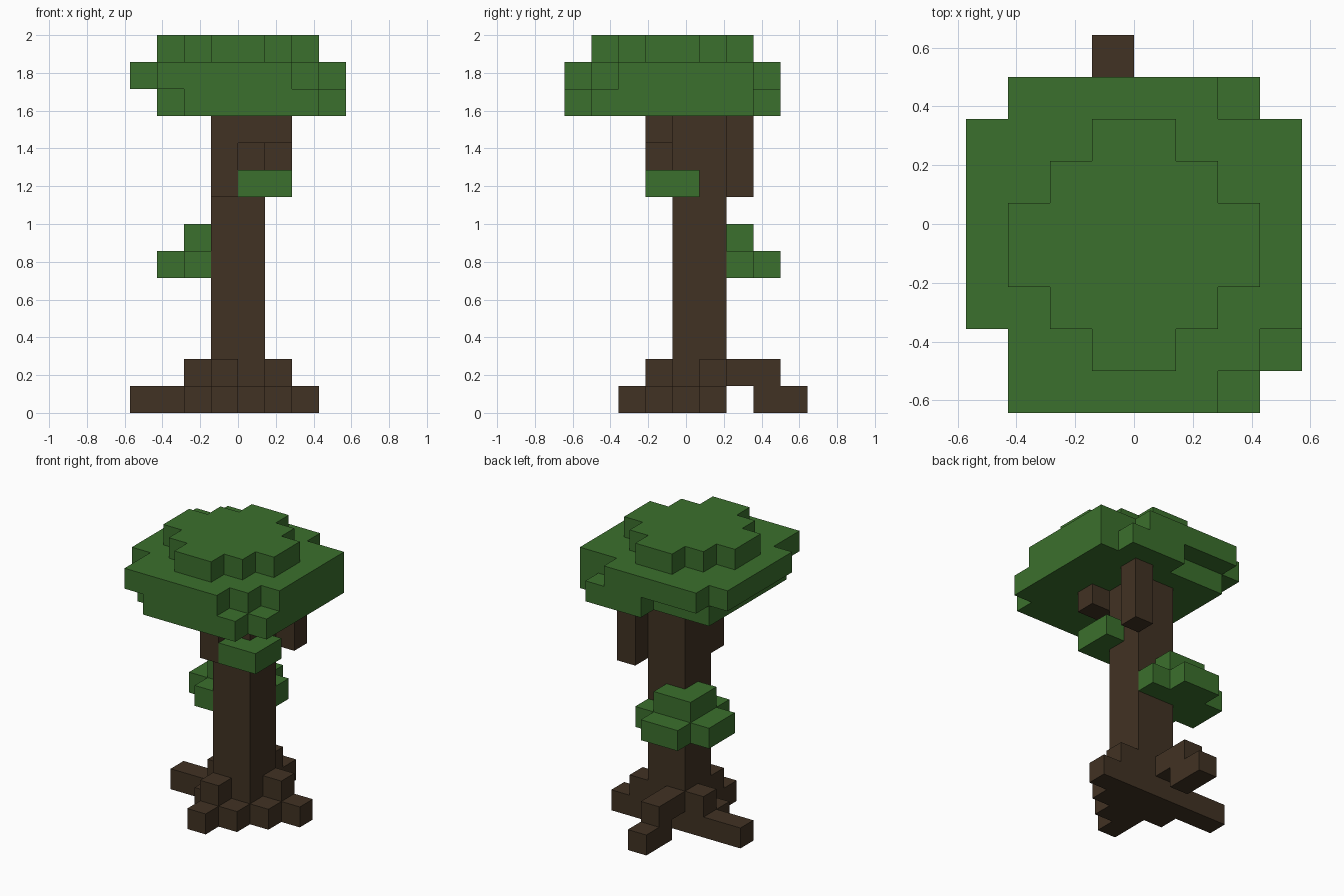
import bpy
import bmesh
from itertools import product
from mathutils import Vector

UNIT = 1 / 7  # edge of one cube cell

if "Cube" in bpy.data.objects:
    bpy.data.objects.remove(bpy.data.objects["Cube"], do_unlink=True)


def make_material(name, colour):
    mat = bpy.data.materials.new(name)
    mat.use_nodes = True
    mat.diffuse_color = colour
    mat.node_tree.nodes["Principled BSDF"].inputs["Base Color"].default_value = colour
    return mat


def block(x0, x1, y0, y1, z0, z1):
    """Set of cells filling a box; the upper limits are exclusive."""
    return set(product(range(x0, x1), range(y0, y1), range(z0, z1)))


def build(name, cells, occupied, mat):
    """Skin the cells with only those faces that are not buried."""
    bm = bmesh.new()
    for cell in cells:
        for axis, side in product(range(3), (-1, 1)):
            step = Vector((0, 0, 0))
            step[axis] = side
            if tuple(int(c + s) for c, s in zip(cell, step)) in occupied:
                continue
            u, v = Vector((0, 0, 0)), Vector((0, 0, 0))
            u[(axis + 1) % 3] = 0.5
            v[(axis + 2) % 3] = 0.5 * side
            # cells are centred on whole y steps, and on half x and z steps
            mid = Vector(cell) + Vector((0.5, 0, 0.5)) + step / 2
            ring = (mid - u - v, mid + u - v, mid + u + v, mid - u + v)
            bm.faces.new([bm.verts.new(p * UNIT) for p in ring])
    bmesh.ops.remove_doubles(bm, verts=bm.verts, dist=UNIT / 100)
    mesh = bpy.data.meshes.new(name)
    bm.to_mesh(mesh)
    bm.free()
    mesh.materials.append(mat)
    bpy.context.collection.objects.link(bpy.data.objects.new(name, mesh))


bark = make_material("bark brown", (0.053, 0.032, 0.0168, 1))
leaf = make_material("leaf green", (0.0437, 0.162, 0.026, 1))

parts = {}

# Trunk
parts["trunk"] = (block(-1, 1, 0, 2, 0, 11), bark)

# Roots spreading at the base
parts["front_roots"] = (
    block(-1, 0, -2, 0, 0, 1) | block(-1, 0, -1, 0, 1, 2)
    | block(0, 1, -1, 0, 0, 1), bark)
parts["left_roots"] = (
    block(1, 2, 0, 2, 0, 1) | block(2, 3, 1, 2, 0, 1)
    | block(1, 2, 1, 2, 1, 2), bark)
parts["right_roots"] = (
    block(-4, -1, 1, 2, 0, 1) | block(-2, -1, 0, 1, 0, 1)
    | block(-2, -1, 1, 2, 1, 2), bark)
parts["back_root"] = (
    block(-1, 0, 2, 4, 1, 2) | block(-1, 0, 3, 5, 0, 1), bark)

# Branches under the canopy
parts["front_branch"] = (
    block(-1, 0, -1, 0, 8, 11) | block(0, 2, -1, 0, 10, 11), bark)
parts["back_branch"] = (block(1, 2, 2, 3, 8, 11), bark)

# Leaf clumps on the trunk
trunk = parts["trunk"][0]
parts["upper_leaf_clump"] = (block(0, 2, -1, 1, 8, 9) - trunk, leaf)
parts["lower_leaf_clump"] = (
    (block(-3, 1, 1, 3, 5, 6) | block(-2, 0, 0, 4, 5, 6)
     | block(-2, 0, 1, 3, 6, 7)) - trunk, leaf)

# Canopy in three layers
parts["canopy_bottom"] = (
    block(-3, 4, -3, 3, 11, 12) | block(-2, 3, -4, 3, 11, 12)
    | block(0, 3, 3, 4, 11, 12), leaf)
parts["canopy_middle"] = (
    block(-4, 4, -2, 3, 12, 13) | block(-3, 2, -4, 4, 12, 13)
    | block(2, 3, -3, 3, 12, 13), leaf)
parts["canopy_top"] = (
    block(-3, 3, -1, 1, 13, 14) | block(-2, 2, -2, 2, 13, 14)
    | block(-1, 1, -3, 3, 13, 14), leaf)

occupied = set().union(*(cells for cells, _ in parts.values()))
for part_name, (cells, mat) in parts.items():
    build(part_name, sorted(cells), occupied, mat)
